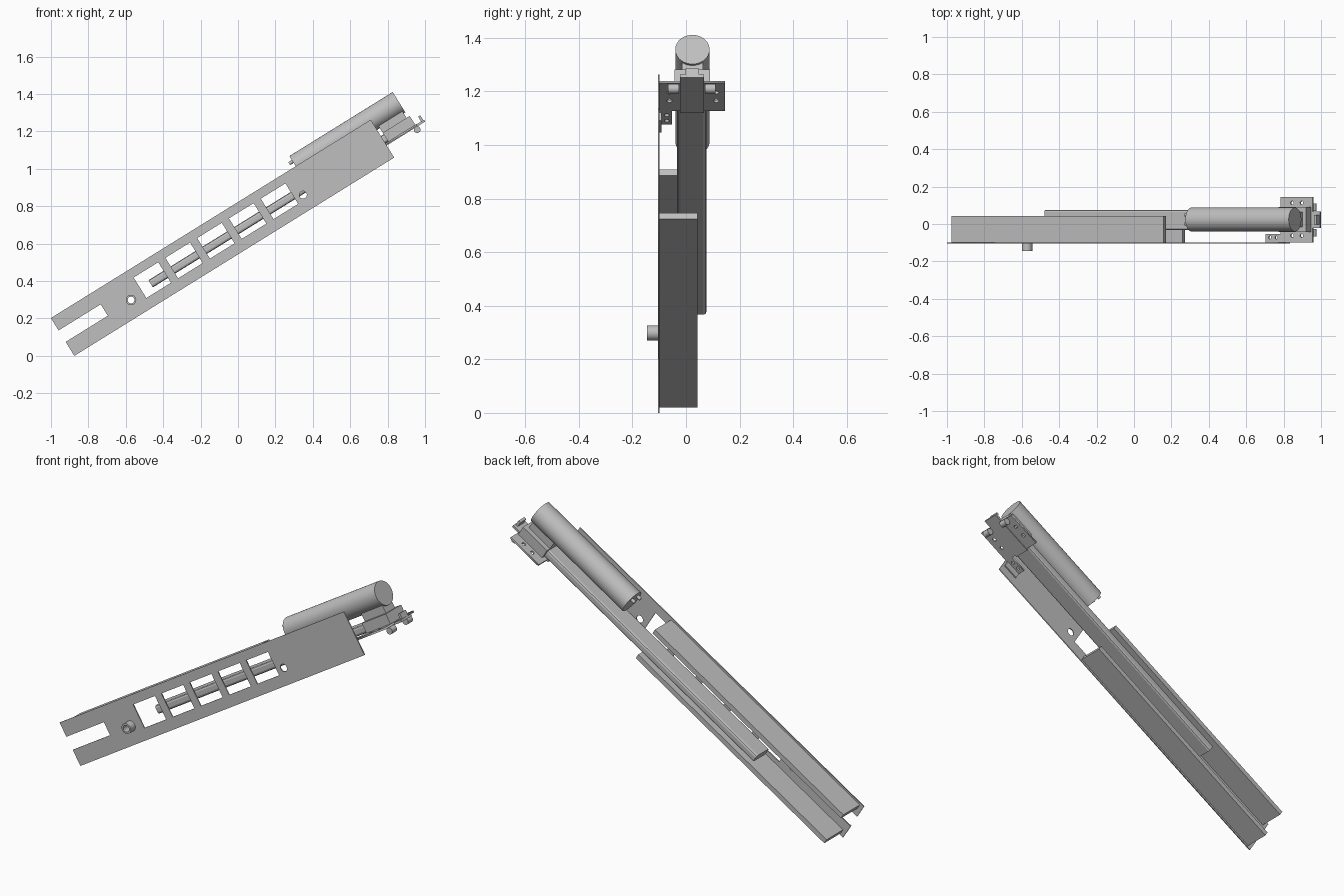
import bpy, bmesh, math
from mathutils import Matrix, Vector

cube = bpy.data.objects.get("Cube")
if cube:
    bpy.data.objects.remove(cube)

grey = bpy.data.materials.new("plain_grey")
grey.use_nodes = True
COLOUR = (0.52, 0.52, 0.52, 1)
grey.diffuse_color = COLOUR
grey.node_tree.nodes["Principled BSDF"].inputs["Base Color"].default_value = COLOUR

# Tilted frame: first axis runs along the arm, second is depth, third is across
TILT = Matrix.Translation((-0.875, 0, 0)) @ Matrix.Rotation(-math.radians(31.8), 4, 'Y')
SIDE = Matrix.Rotation(math.radians(90), 4, 'X')   # outline drawn along / across
FLAT = Matrix.Identity(4)                          # outline drawn along / depth


def finish(name, bm, smooth=False):
    mesh = bpy.data.meshes.new(name)
    bm.transform(TILT)
    bmesh.ops.recalc_face_normals(bm, faces=bm.faces)
    bm.to_mesh(mesh)
    bm.free()
    mesh.materials.append(grey)
    ob = bpy.data.objects.new(name, mesh)
    bpy.context.collection.objects.link(ob)
    if smooth:
        bpy.ops.object.select_all(action='DESELECT')
        ob.select_set(True)
        bpy.context.view_layer.objects.active = ob
        bpy.ops.object.shade_smooth_by_angle(angle=math.radians(35))
    return ob


def box(name, u, y, w, bevel=0):
    bm = bmesh.new()
    size = [b - a for a, b in (u, y, w)]
    mid = [(a + b) / 2 for a, b in (u, y, w)]
    bmesh.ops.create_cube(bm, size=1, matrix=Matrix.Translation(mid) @ Matrix.Diagonal((*size, 1)))
    if bevel:
        long_edges = [e for e in bm.edges
                      if abs((e.verts[0].co - e.verts[1].co).x) > size[0] / 2]
        bmesh.ops.bevel(bm, geom=long_edges, offset=bevel, segments=2,
                        profile=0.5, affect='EDGES')
    return finish(name, bm)


def rod(name, centre, radius, length, axis, sides=32):
    bm = bmesh.new()
    turn = Vector((0, 0, 1)).rotation_difference(Vector(axis)).to_matrix().to_4x4()
    bmesh.ops.create_cone(bm, cap_ends=True, segments=sides, radius1=radius, radius2=radius,
                          depth=length, matrix=Matrix.Translation(centre) @ turn)
    return finish(name, bm, True)


def rect(a0, a1, b0, b1):
    return [(a0, b0), (a1, b0), (a1, b1), (a0, b1)]


def ring(a, b, r, n=24):
    return [(a + r * math.cos(i * math.tau / n), b + r * math.sin(i * math.tau / n))
            for i in range(n)]


def sheet(name, loops, thickness, place, smooth=False):
    """Filled outline with holes, given a thickness."""
    curve = bpy.data.curves.new(name + "_outline", 'CURVE')
    curve.dimensions, curve.fill_mode = '2D', 'BOTH'
    curve.extrude = thickness / 2
    for loop in loops:
        s = curve.splines.new('POLY')
        s.points.add(len(loop) - 1)
        for p, (a, b) in zip(s.points, loop):
            p.co = (a, b, 0, 1)
        s.use_cyclic_u = True
    tmp = bpy.data.objects.new(name + "_outline", curve)
    bpy.context.collection.objects.link(tmp)
    bpy.context.view_layer.update()
    mesh = tmp.to_mesh()
    bm = bmesh.new()
    bm.from_mesh(mesh)
    tmp.to_mesh_clear()
    bpy.data.objects.remove(tmp)
    bpy.data.curves.remove(curve)
    bmesh.ops.remove_doubles(bm, verts=bm.verts, dist=1e-5)
    bm.transform(place)
    return finish(name, bm, smooth)


# Side plate with forked end, five windows and two holes
fork = [(0, 0), (2.012, 0), (2.012, 0.238), (0, 0.238),
        (0, 0.16), (0.265, 0.16), (0.265, 0.088), (0, 0.088)]
windows = [rect(0.49 + 0.2 * i, 0.645 + 0.2 * i, 0.06, 0.189) for i in range(5)]
holes = [ring(0.415, 0.094, 0.018), ring(1.493, 0.087, 0.02)]
sheet("side_plate", [fork] + windows + holes, 0.006,
      Matrix.Translation((0, -0.102, 0)) @ SIDE)

# Tube boss on the front of the plate
sheet("boss", [ring(0.415, 0.094, 0.028), ring(0.415, 0.094, 0.018)], 0.042,
      Matrix.Translation((0, -0.124, 0)) @ SIDE, True)

# Channel flanges behind the plate
for name, low in (("lower_flange", 0.01), ("upper_flange", 0.201)):
    box(name, (0.022, 1.357), (-0.1, 0.042), (low, low + 0.027))

# Sliding rail
box("rail", (0.55, 2.03), (-0.033, 0.076), (0.09, 0.135), 0.012)

# Motor with terminals
rod("motor", (1.865, 0.024, 0.238), 0.064, 0.65, (1, 0, 0), 48)
for i, y in enumerate((0.0, 0.048)):
    rod(f"terminal_{i}", (1.53, y, 0.268), 0.009, 0.024, (1, 0, 0), 12)

# Gearbox block under the motor end
box("gearbox", (2.03, 2.2), (-0.042, 0.09), (0.09, 0.145))
box("gearbox_neck", (2.03, 2.18), (-0.015, 0.063), (0.145, 0.19))

# Mounting bracket with screw holes, side tab, tongue and stop
screws = [ring(u, y, 0.01, 12) for u in (2.08, 2.14) for y in (-0.062, 0.113)]
sheet("mounting_bracket", [rect(2.008, 2.207, -0.1, 0.145)] + screws, 0.01,
      Matrix.Translation((0, 0, 0.085)) @ FLAT)
tab_holes = [ring(u, -0.072, 0.009, 12) for u in (1.94, 1.98)]
sheet("bracket_tab", [rect(1.912, 2.008, -0.1, -0.053)] + tab_holes, 0.01,
      Matrix.Translation((0, 0, 0.085)) @ FLAT)
box("tab_fold", (1.912, 2.0), (-0.1, -0.092), (0.045, 0.085))
box("tongue", (2.0, 2.254), (-0.022, 0.067), (0.076, 0.088))
box("stop", (2.236, 2.25), (-0.002, 0.048), (0.088, 0.118))

# Rollers below the bracket
for name, y in (("right_roller", -0.047), ("left_roller", 0.09)):
    rod(name, (2.195, y, 0.062), 0.018, 0.04, (0, 1, 0), 20)
